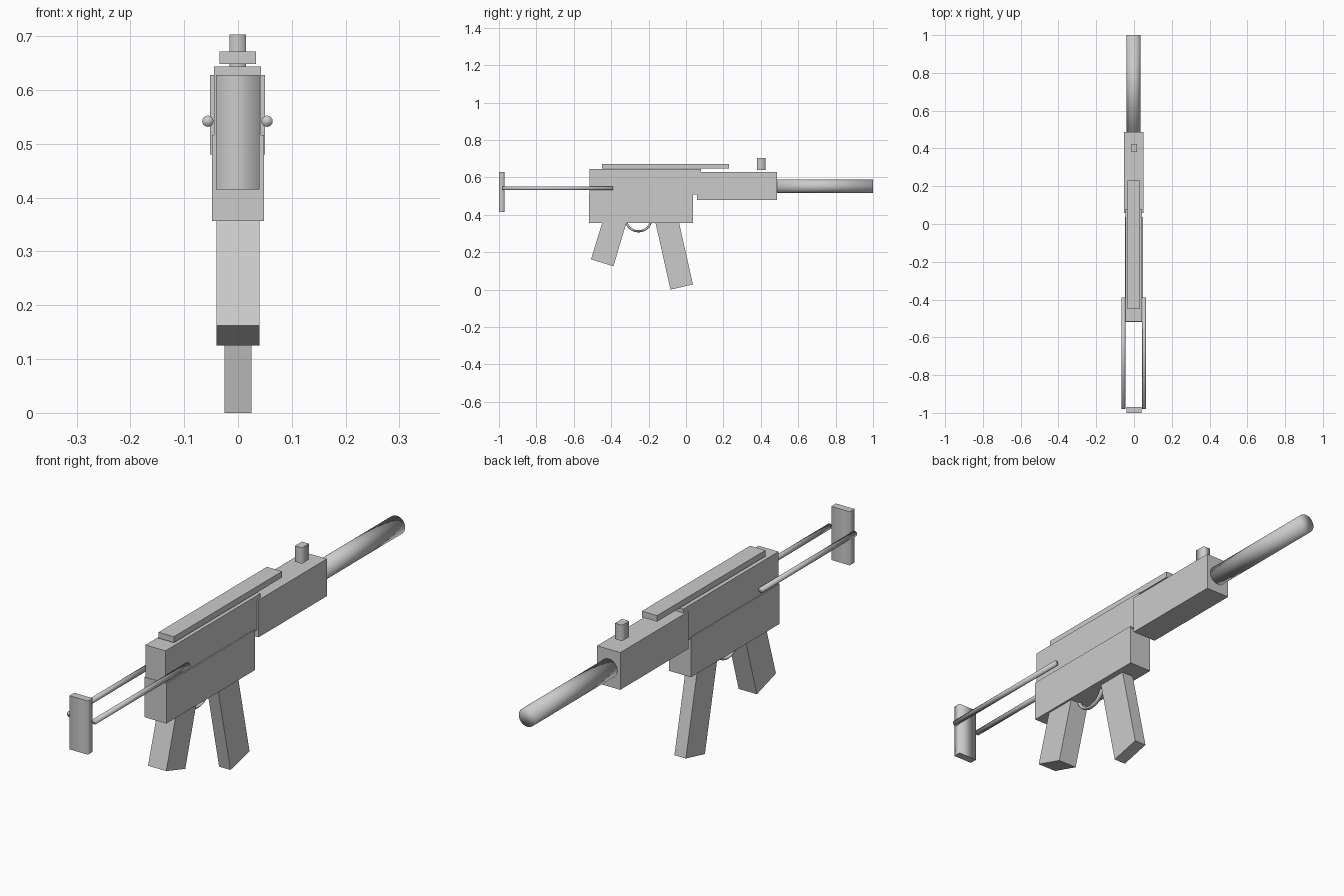
import bpy
from math import radians
from mathutils import Vector

cube = bpy.data.objects.get("Cube")
if cube:
    bpy.data.objects.remove(cube, do_unlink=True)

grey = bpy.data.materials.new("plain grey")
grey.use_nodes = True
colour = (0.6, 0.6, 0.6, 1)
grey.diffuse_color = colour
grey.node_tree.nodes["Principled BSDF"].inputs["Base Color"].default_value = colour


def prism(name, x0, x1, outline):
    """Extrude a four-cornered side outline (y, z) between two x positions."""
    n = len(outline)
    verts = [(x, y, z) for x in (x0, x1) for y, z in outline]
    faces = [tuple(range(n))[::-1], tuple(range(n, 2 * n))]
    faces += [(i, (i + 1) % n, n + (i + 1) % n, n + i) for i in range(n)]
    mesh = bpy.data.meshes.new(name)
    mesh.from_pydata(verts, [], faces)
    mesh.materials.append(grey)
    obj = bpy.data.objects.new(name, mesh)
    bpy.context.collection.objects.link(obj)
    return obj


def box(name, x, y, z, round_sides=False):
    """Box from its ranges; round_sides blends the upright faces together."""
    obj = prism(name, *x, [(y[0], z[0]), (y[1], z[0]), (y[1], z[1]), (y[0], z[1])])
    for face in obj.data.polygons:
        face.use_smooth = round_sides and abs(face.normal.z) < 0.5
    return obj


def tube(name, x, z, radius, y0, y1, sides):
    """Round bar running along y."""
    bpy.ops.mesh.primitive_cylinder_add(
        vertices=sides, radius=radius, depth=y1 - y0,
        location=(x, (y0 + y1) / 2, z), rotation=(radians(90), 0, 0))
    obj = bpy.context.object
    obj.name = name
    obj.data.materials.append(grey)
    bpy.ops.object.shade_smooth()
    return obj


# Receiver, handguard and top cover
box("lower_receiver", (-0.048, 0.048), (-0.519, 0.037), (0.357, 0.516))
box("upper_receiver", (-0.045, 0.043), (-0.517, 0.08), (0.508, 0.644))
box("handguard", (-0.052, 0.05), (0.058, 0.487), (0.48, 0.628))
box("top_rail", (-0.034, 0.033), (-0.45, 0.23), (0.648, 0.672))

# Barrel and front sight
tube("barrel", -0.002, 0.553, 0.037, 0.47, 1.0, 32)
box("front_sight", (-0.016, 0.015), (0.38, 0.424), (0.64, 0.703), True)

# Raked grip and magazine, both reaching up into the receiver
prism("grip", -0.04, 0.04,
      [(-0.508, 0.162), (-0.388, 0.125), (-0.312, 0.38), (-0.441, 0.38)])
prism("magazine", -0.025, 0.025,
      [(-0.083, 0.0), (0.037, 0.028), (-0.042, 0.38), (-0.168, 0.38)])

# Folding stock: two rods and the shoulder plate
for side, x in (("right", -0.056), ("left", 0.054)):
    tube(side + "_stock_rod", x, 0.542, 0.0105, -0.98, -0.39, 16)
box("shoulder_plate", (-0.041, 0.04), (-1.0, -0.97), (0.415, 0.628), True)

# Trigger guard ring, its upper part hidden in the receiver
bpy.ops.mesh.primitive_torus_add(
    major_radius=0.069, minor_radius=0.006, major_segments=32, minor_segments=10,
    location=(-0.001, -0.254, 0.381), rotation=(0, radians(90), 0))
guard = bpy.context.object
guard.name = "trigger_guard"
guard.scale = Vector((1, 1, 1.5))
guard.data.materials.append(grey)
bpy.ops.object.shade_smooth()
